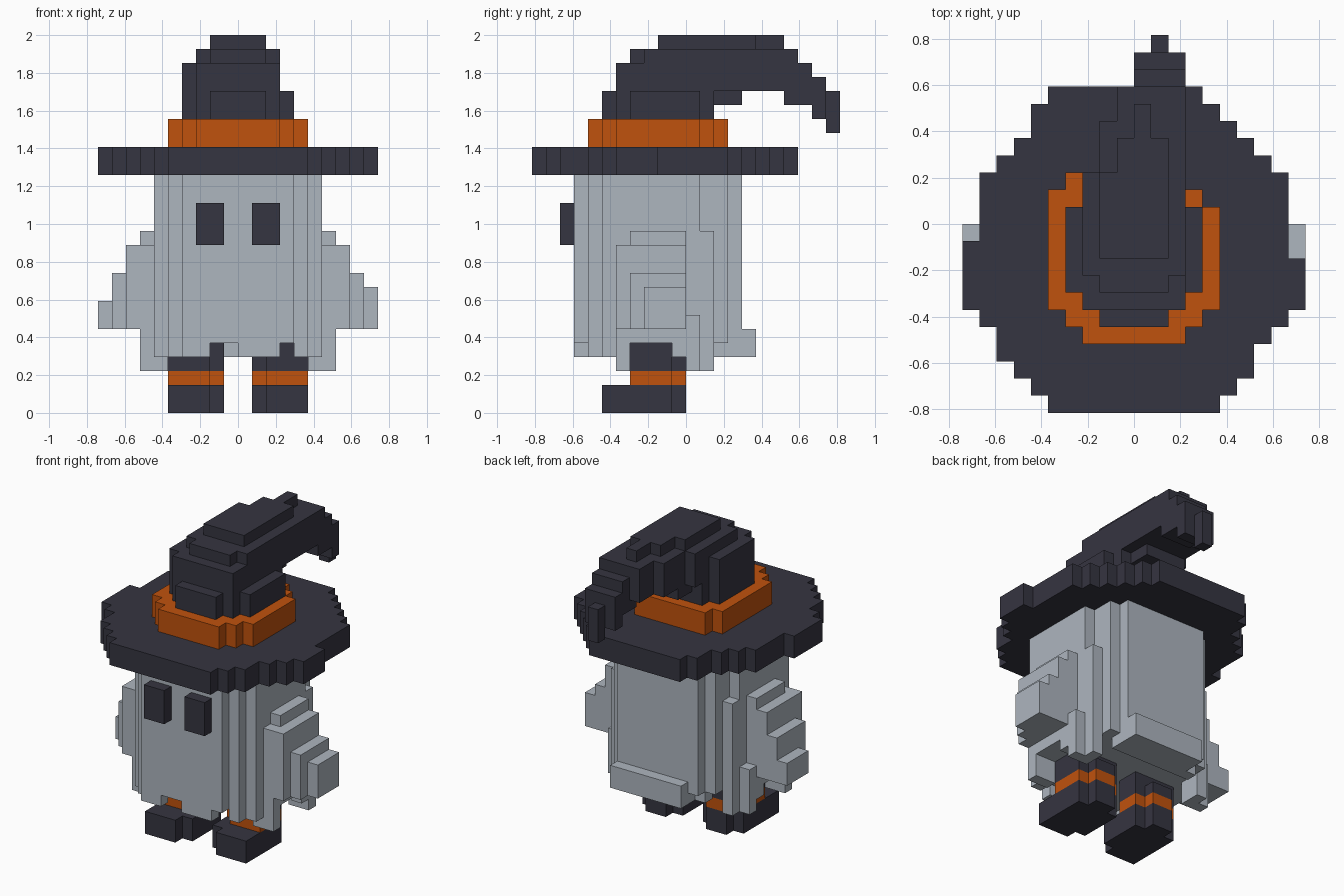
import bpy
import bmesh
from mathutils import Vector

cube = bpy.data.objects.get("Cube")
if cube:
    bpy.data.objects.remove(cube, do_unlink=True)

U = 2 / 27  # size of one block


def material(name, rgb):
    m = bpy.data.materials.new(name)
    m.use_nodes = True
    m.diffuse_color = (*rgb, 1)
    bsdf = m.node_tree.nodes["Principled BSDF"]
    bsdf.inputs["Base Color"].default_value = (*rgb, 1)
    bsdf.inputs["Roughness"].default_value = 0.9
    return m


DARK = material("dark_slate", (0.036, 0.035, 0.052))
ORANGE = material("orange", (0.53, 0.085, 0.004))
GREY = material("pale_grey", (0.42, 0.465, 0.52))

# Each side of a block: its direction and the corners of that face
SIDES = [
    ((1, 0, 0), ((1, 0, 0), (1, 1, 0), (1, 1, 1), (1, 0, 1))),
    ((-1, 0, 0), ((0, 0, 0), (0, 0, 1), (0, 1, 1), (0, 1, 0))),
    ((0, 1, 0), ((0, 1, 0), (0, 1, 1), (1, 1, 1), (1, 1, 0))),
    ((0, -1, 0), ((0, 0, 0), (1, 0, 0), (1, 0, 1), (0, 0, 1))),
    ((0, 0, 1), ((0, 0, 1), (1, 0, 1), (1, 1, 1), (0, 1, 1))),
    ((0, 0, -1), ((0, 0, 0), (0, 1, 0), (1, 1, 0), (1, 0, 0))),
]


def blocks(name, mat, boxes):
    """Union of boxes (x0, x1, y0, y1, z0, z1) in block units, outer faces only."""
    cells = {(x, y, z) for x0, x1, y0, y1, z0, z1 in boxes
             for x in range(x0, x1) for y in range(y0, y1) for z in range(z0, z1)}
    bm = bmesh.new()
    verts = {}
    for c in sorted(cells):
        for d, corners in SIDES:
            if tuple(a + b for a, b in zip(c, d)) in cells:
                continue
            face = []
            for k in corners:
                p = tuple(a + b for a, b in zip(c, k))
                if p not in verts:
                    verts[p] = bm.verts.new(Vector(p) * U)
                face.append(verts[p])
            bm.faces.new(face)
    bmesh.ops.dissolve_limit(bm, angle_limit=0.01, verts=bm.verts[:], edges=bm.edges[:])
    mesh = bpy.data.meshes.new(name)
    bm.to_mesh(mesh)
    bm.free()
    mesh.materials.append(mat)
    ob = bpy.data.objects.new(name, mesh)
    bpy.context.collection.objects.link(ob)
    return ob


def rows(z0, z1, *plan):
    """Boxes of one layer from rows (y0, y1, x0, x1)."""
    return [(x0, x1, y0, y1, z0, z1) for y0, y1, x0, x1 in plan]


def mirrored(boxes):
    return [(-x1, -x0, *rest) for x0, x1, *rest in boxes]


# Boots with an orange cuff
foot = rows(0, 2, (-6, -5, 2, 5), (-5, -1, 1, 5), (-1, 0, 2, 4))
leg = ((-4, -3, 2, 5), (-3, -1, 1, 5), (-1, 0, 2, 4))
cuff = rows(2, 3, *leg)
ankle = rows(3, 4, *leg) + rows(4, 5, *leg[:2])
for side, flip in (("left", list), ("right", mirrored)):
    blocks(side + "_boot", DARK, flip(foot))
    blocks(side + "_boot_cuff", ORANGE, flip(cuff))
    blocks(side + "_boot_ankle", DARK, flip(ankle))

# Draped sheet body: rounded column, side folds and a ragged hem
body = rows(5, 17, (-8, -7, -4, 4), (-7, -6, -5, 5), (-6, 1, -6, 6),
            (1, 3, -5, 5), (3, 4, -4, 4))
body += rows(4, 5, (-8, -7, -4, -2), (-8, -7, 0, 3), (2, 3, -4, 4))
folds = [(5, 6, 1, 2, 7, 13), (5, 6, -6, -5, 4, 5), (4, 5, -7, -6, 4, 5),
         (6, 7, -4, 0, 12, 13), (6, 7, -5, 0, 5, 12),
         (6, 7, -5, -4, 3, 5), (5, 6, -5, -4, 3, 5), (6, 7, -1, 0, 4, 5),
         (5, 6, 0, 2, 3, 7), (6, 7, 0, 1, 3, 7)]
body += folds + mirrored(folds)
body += [(-3, 4, 3, 5, 4, 6)]
blocks("sheet_body", GREY, body)

# Stubby stepped arms
arm = [(7, 8, -5, 0, 6, 12), (8, 9, -4, 0, 6, 10)]
blocks("left_arm", GREY, arm + [(9, 10, -3, 0, 6, 9)])
blocks("right_arm", GREY, mirrored(arm + [(9, 10, -3, 0, 6, 8)]))

# Eyes
for side, x in (("left", 1), ("right", -3)):
    blocks(side + "_eye", DARK, [(x, x + 2, -9, -8, 12, 15)])

# Hat brim
blocks("hat_brim", DARK, rows(
    17, 19, (-11, -10, -5, 5), (-10, -9, -6, 6), (-9, -8, -7, 7), (-8, -7, -8, 7),
    (-7, -6, -8, 8), (-6, -5, -9, 9), (-5, -2, -10, 10), (-2, -1, -10, 9),
    (-1, 3, -9, 9), (3, 4, -8, 8), (4, 5, -7, 7), (5, 6, -6, 6),
    (6, 7, -6, 5), (7, 8, -5, 4)))

# Hat band
blocks("hat_band", ORANGE, rows(
    19, 21, (-7, -6, -3, 3), (-6, -5, -4, 4), (-5, 1, -5, 5),
    (1, 2, -5, 4), (2, 3, -4, 3)))

# Hat cone bending back into a drooping tip
cone = rows(21, 23, (-6, -5, -2, 2), (-5, -4, -3, 3), (-4, 1, -4, 4), (1, 2, -3, 3))
cone += rows(22, 23, (2, 4, -2, 2), (7, 10, 0, 3))
cone += rows(23, 25, (-5, -4, -3, 3), (-4, 1, -4, 3), (1, 3, -3, 3),
             (3, 6, -2, 3), (6, 8, -1, 3), (8, 9, 0, 3))
cone += rows(25, 26, (-4, -3, -2, 2), (-3, 3, -3, 3), (3, 6, -2, 3), (6, 8, -1, 3))
cone += rows(26, 27, (-2, 3, -2, 2), (3, 5, -1, 2), (5, 7, 0, 1))
cone += rows(21, 24, (9, 10, 0, 3)) + rows(20, 23, (10, 11, 1, 2))
blocks("hat_cone", DARK, cone)
